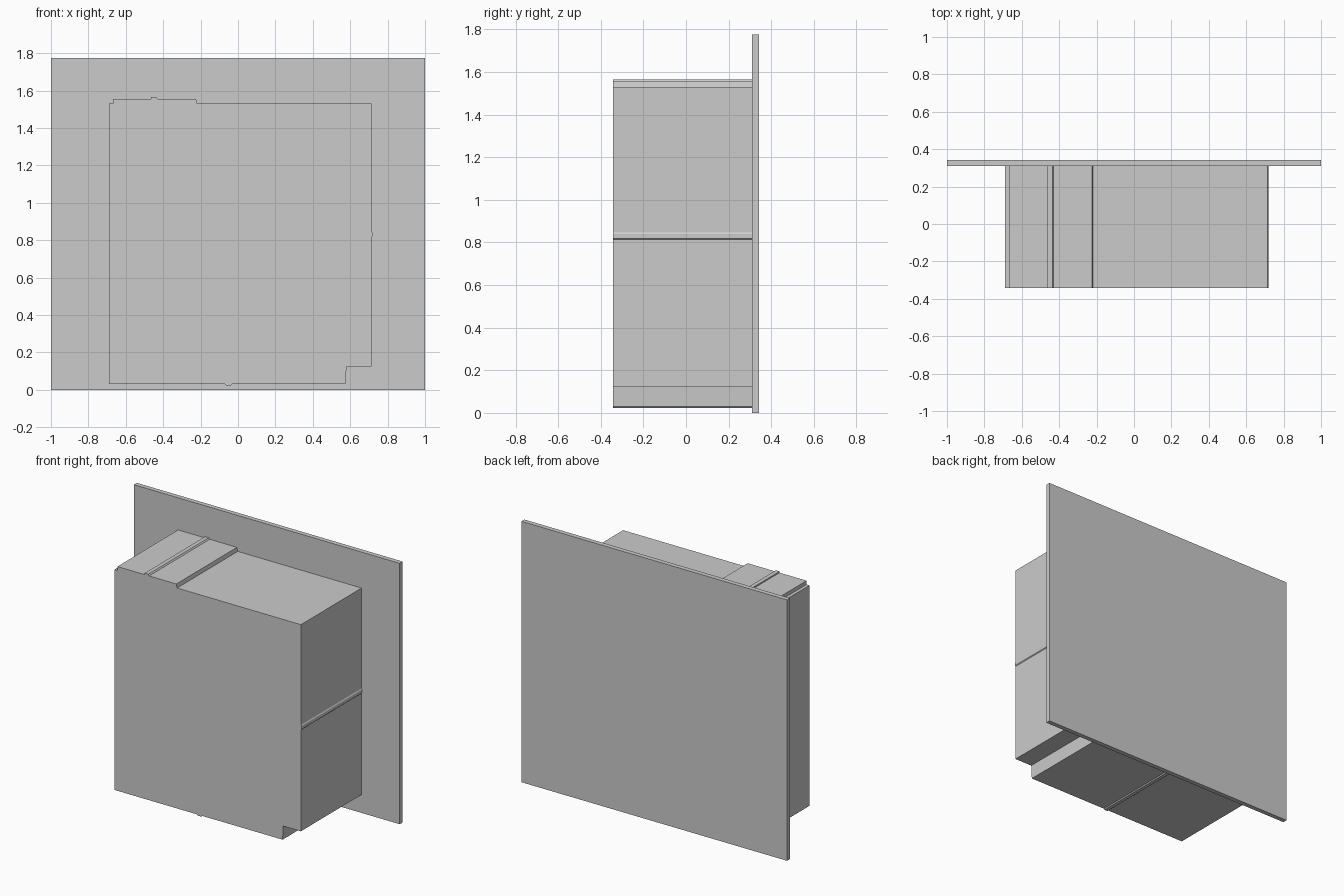
import bpy, bmesh

if "Cube" in bpy.data.objects:
    bpy.data.objects.remove(bpy.data.objects["Cube"])


def extrude_profile(name, points, y0, y1):
    """Solid made by sweeping an x-z outline from y0 to y1."""
    bm = bmesh.new()
    face = bm.faces.new([bm.verts.new((x, y0, z)) for x, z in points])
    result = bmesh.ops.extrude_face_region(bm, geom=[face])
    moved = [v for v in result["geom"] if isinstance(v, bmesh.types.BMVert)]
    bmesh.ops.translate(bm, verts=moved, vec=(0, y1 - y0, 0))
    bmesh.ops.recalc_face_normals(bm, faces=bm.faces)
    mesh = bpy.data.meshes.new(name)
    bm.to_mesh(mesh)
    bm.free()
    obj = bpy.data.objects.new(name, mesh)
    bpy.context.collection.objects.link(obj)
    return obj


FRONT, JOINT, BACK = -0.342, 0.31, 0.342

# Thin rear panel
extrude_profile("back_panel", [(-1, 0), (1, 0), (1, 1.775), (-1, 1.775)], JOINT, BACK)

# Deep box with a notched corner, raised top step and small ridges
body = [
    (-0.69, 0.03),
    (-0.07, 0.03), (-0.062, 0.023), (-0.038, 0.023), (-0.032, 0.03),  # bottom ridge
    (0.575, 0.03), (0.58, 0.124), (0.713, 0.124),                     # corner notch
    (0.713, 0.814), (0.718, 0.819), (0.718, 0.84), (0.713, 0.848),    # side ridge
    (0.713, 1.53), (-0.219, 1.53), (-0.225, 1.556),                   # top step
    (-0.43, 1.556), (-0.437, 1.565), (-0.465, 1.565), (-0.465, 1.556),  # top ridge
    (-0.668, 1.556), (-0.668, 1.53), (-0.69, 1.53),
]
extrude_profile("main_box", body, FRONT, JOINT)
